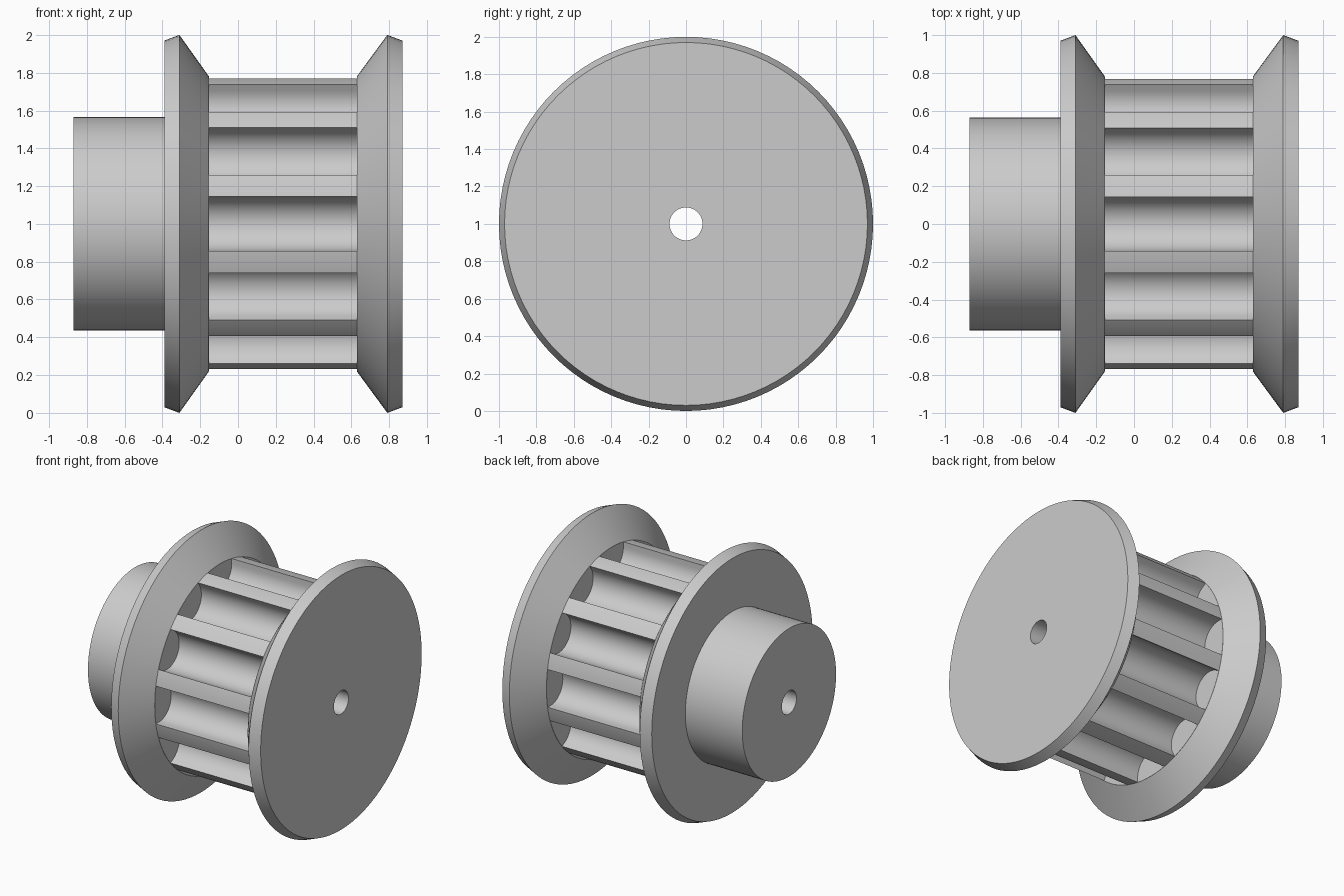
import bpy, bmesh
from math import pi, sin, cos, radians
from mathutils import Matrix, Vector

if "Cube" in bpy.data.objects:
    bpy.data.objects.remove(bpy.data.objects["Cube"])

AXIS_Z = 1.0        # height of the pulley axis
TEETH = 12
SEGMENTS = 96


def finish(bm, name):
    bmesh.ops.remove_doubles(bm, verts=bm.verts, dist=1e-5)
    bmesh.ops.recalc_face_normals(bm, faces=bm.faces)
    mesh = bpy.data.meshes.new(name)
    bm.to_mesh(mesh)
    bm.free()
    obj = bpy.data.objects.new(name, mesh)
    bpy.context.collection.objects.link(obj)
    obj.location.z = AXIS_Z
    return obj


def revolve(name, profile):
    """Spin a closed (x, radius) profile around the x axis."""
    bm = bmesh.new()
    verts = [bm.verts.new((x, 0, r)) for x, r in profile]
    edges = [bm.edges.new((v, verts[i - 1])) for i, v in enumerate(verts)]
    bmesh.ops.spin(bm, geom=verts + edges, cent=(0, 0, 0), axis=(1, 0, 0),
                   angle=2 * pi, steps=SEGMENTS, use_merge=True)
    return finish(bm, name)


def groove_cutters(name, x0, x1, centre, radius, outer):
    """Round-bottomed U bars, one for each gap between teeth."""
    section = [(outer, radius)]
    for i in range(25):
        a = pi / 2 + pi * i / 24
        section.append((centre + radius * cos(a), radius * sin(a)))
    section.append((outer, -radius))
    bm = bmesh.new()
    for k in range(TEETH):
        turn = Matrix.Rotation(2 * pi * k / TEETH, 4, 'X')
        face = bm.faces.new([bm.verts.new(turn @ Vector((x0, u, v))) for u, v in section])
        ext = bmesh.ops.extrude_face_region(bm, geom=[face], use_keep_orig=True)
        moved = [g for g in ext['geom'] if isinstance(g, bmesh.types.BMVert)]
        bmesh.ops.translate(bm, verts=moved, vec=(x1 - x0, 0, 0))
    return finish(bm, name)


# Hub, both flanges, toothed drum and bore as one turned body
pulley = revolve("belt_pulley", [
    (-0.87, 0.088), (-0.87, 0.565), (-0.39, 0.565),     # hub
    (-0.39, 0.97), (-0.31, 1.0), (-0.155, 0.782),       # left flange
    (0.63, 0.782), (0.79, 1.0), (0.87, 0.97),           # drum, right flange
    (0.87, 0.088)])                                     # bore

# Grooves between the teeth
cutter = groove_cutters("groove_cutter", -0.154, 0.629, 0.73, 0.144, 0.9)
cutter.hide_render = True
cut = pulley.modifiers.new("grooves", 'BOOLEAN')
cut.operation = 'DIFFERENCE'
cut.solver = 'EXACT'
cut.object = cutter

# Apply the cut, drop the helper and shade
bpy.context.view_layer.objects.active = pulley
bpy.ops.object.select_all(action='DESELECT')
pulley.select_set(True)
bpy.ops.object.modifier_apply(modifier=cut.name)
bpy.data.objects.remove(cutter)
bpy.ops.object.shade_smooth_by_angle(angle=radians(18))
